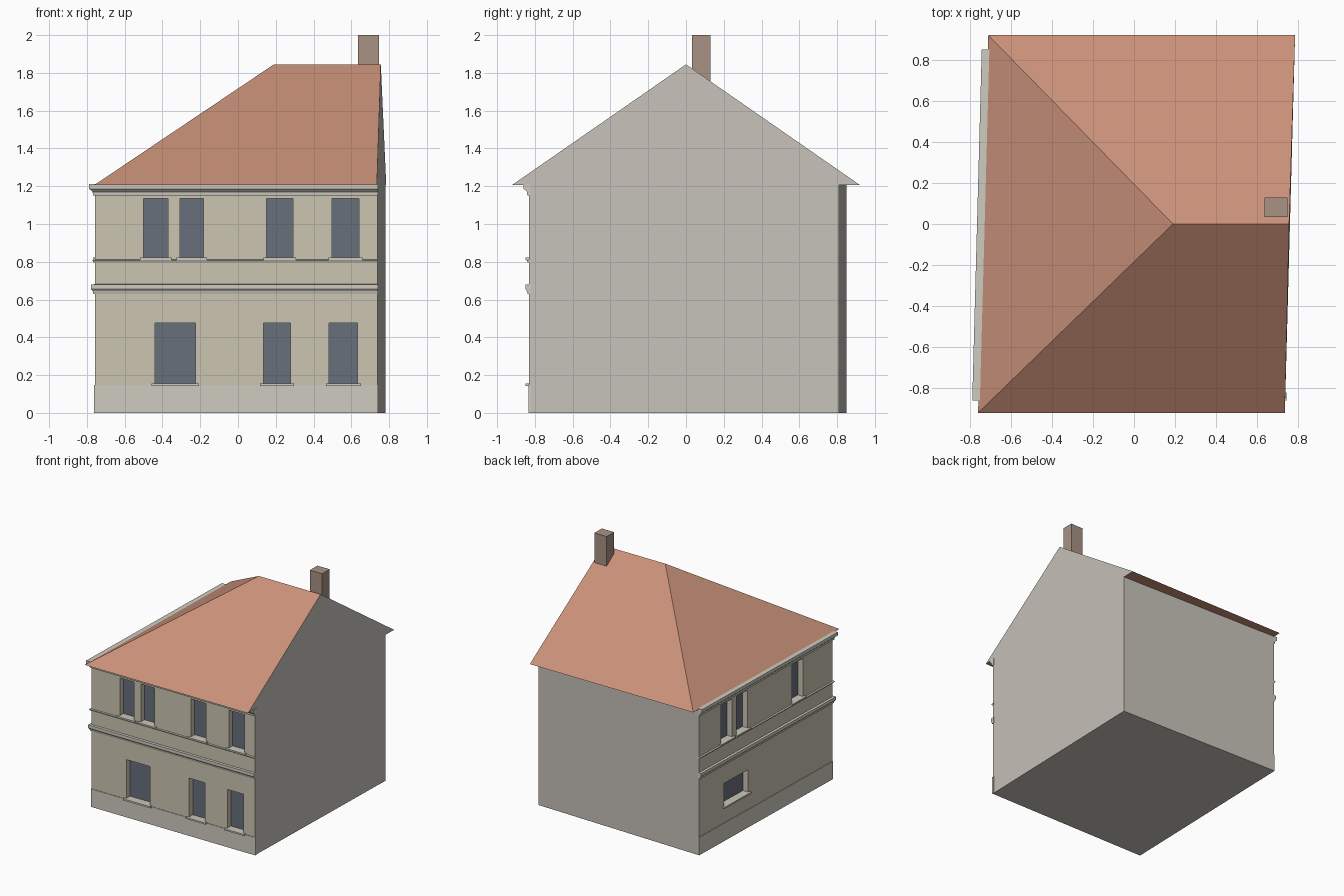
import bpy, bmesh

if "Cube" in bpy.data.objects:
    bpy.data.objects.remove(bpy.data.objects["Cube"])

FRONT = -0.83


def left_x(y):
    return -0.735 + 0.027 * y


def right_x(y):
    return 0.76 + 0.027 * y


def material(name, rgb):
    m = bpy.data.materials.new(name)
    m.diffuse_color = (*rgb, 1)
    m.use_nodes = True
    m.node_tree.nodes["Principled BSDF"].inputs["Base Color"].default_value = m.diffuse_color
    return m


BEIGE = material("beige_plaster", (0.60, 0.56, 0.44))
GREY = material("grey_plaster", (0.57, 0.54, 0.49))
STONE = material("trim_stone", (0.62, 0.60, 0.53))
TILE = material("roof_tile", (0.58, 0.28, 0.19))
GLASS = material("window_glass", (0.14, 0.16, 0.20))
BRICK = material("chimney_brick", (0.40, 0.29, 0.23))


def mesh_object(name, verts, faces, *mats):
    me = bpy.data.meshes.new(name)
    me.from_pydata(verts, [], faces)
    bm = bmesh.new()
    bm.from_mesh(me)
    bmesh.ops.recalc_face_normals(bm, faces=bm.faces)
    bm.to_mesh(me)
    bm.free()
    for m in mats:
        me.materials.append(m)
    ob = bpy.data.objects.new(name, me)
    bpy.context.collection.objects.link(ob)
    return ob


HEX = [(0, 1, 2, 3), (4, 5, 6, 7), (0, 1, 5, 4), (1, 2, 6, 5), (2, 3, 7, 6), (3, 0, 4, 7)]


def prism(name, outline, z0, z1, *mats):
    """Four-sided block standing on a plan outline."""
    return mesh_object(name, [(x, y, z) for z in (z0, z1) for x, y in outline], HEX, *mats)


def on_wall(side, u, d):
    """Plan point at position u along a street wall, d outward from it."""
    return (u, FRONT - d) if side == "front" else (left_x(u) - d, u)


def wall_block(name, side, u0, u1, d0, d1, z0, z1, mat):
    plan = [on_wall(side, u, d) for u, d in ((u0, d0), (u1, d0), (u1, d1), (u0, d1))]
    return prism(name, plan, z0, z1, mat)


def moulding(name, profile, mat):
    """Sweep an (outward, z) profile along the left and front walls."""
    n = len(profile)
    verts = [(left_x(0.85) - d, 0.85, z) for d, z in profile]
    verts += [(left_x(FRONT - d) - d, FRONT - d, z) for d, z in profile]
    verts += [(0.742, FRONT - d, z) for d, z in profile]
    faces = [tuple(range(n)), tuple(range(2 * n, 3 * n))]
    for k in (0, n):
        for i in range(n):
            j = (i + 1) % n
            faces.append((k + i, k + j, k + n + j, k + n + i))
    return mesh_object(name, verts, faces, mat)


# Main house body
walls = prism("walls", [(left_x(FRONT), FRONT), (right_x(FRONT), FRONT),
                        (right_x(0.81), 0.81), (left_x(0.85), 0.85)], 0, 1.207, BEIGE, GREY)

# Windows: side, start, end, bottom, top
windows = [("front", a, b, 0.155, 0.475) for a, b in ((-0.44, -0.225), (0.135, 0.278), (0.483, 0.632))]
windows += [("front", a, b, 0.822, 1.135) for a, b in
            ((-0.5, -0.37), (-0.308, -0.182), (0.152, 0.29), (0.498, 0.64))]
windows += [("left", a, b, 0.822, 1.135) for a, b in ((0.43, 0.57), (0.235, 0.375), (-0.46, -0.32))]
windows += [("left", 0.23, 0.53, 0.29, 0.475)]

for i, (side, a, b, z0, z1) in enumerate(windows):
    cutter = wall_block("window_cutter", side, a, b, -0.05, 0.05, z0, z1, BEIGE)
    cutter.hide_render = True
    mod = walls.modifiers.new("opening", "BOOLEAN")
    mod.operation, mod.solver, mod.object = "DIFFERENCE", "EXACT", cutter
    bpy.context.view_layer.objects.active = walls
    bpy.ops.object.modifier_apply(modifier=mod.name)
    bpy.data.objects.remove(cutter)
    wall_block(f"glass_{i}", side, a, b, -0.05, -0.047, z0, z1, GLASS)
    wall_block(f"sill_{i}", side, a - 0.018, b + 0.018, -0.047, 0.02, z0 - 0.013, z0, STONE)

# Plain grey rear and right-hand walls
for p in walls.data.polygons:
    c, n = p.center, p.normal
    if (n.y > 0.9 and c.y > 0.8) or (n.x > 0.9 and c.x > 0.73) or n.z < -0.9 and c.z < 0.01:
        p.material_index = 1

# Plinth, string courses and eaves cornice
moulding("plinth", [(-0.01, 0), (0.004, 0), (0.004, 0.148), (-0.01, 0.148)], STONE)
moulding("floor_band", [(-0.01, 0.63), (0.008, 0.63), (0.012, 0.645), (0.02, 0.655),
                        (0.02, 0.68), (-0.01, 0.682)], STONE)
moulding("sill_band", [(-0.01, 0.795), (0.008, 0.797), (0.014, 0.809), (-0.01, 0.812)], STONE)
moulding("cornice", [(-0.01, 1.152), (0.01, 1.152), (0.012, 1.17), (0.024, 1.182),
                     (0.03, 1.185), (0.03, 1.212), (-0.01, 1.212)], STONE)

# Roof: hipped on the left, gable wall on the right
Y, E, R = 0.92, 1.207, 1.845
roof = mesh_object("roof", [(left_x(-Y), -Y, E), (right_x(-Y), -Y, E), (right_x(Y), Y, E),
                            (left_x(Y), Y, E), (0.19, 0, R), (right_x(0) - 0.004, 0, R)],
                   [(0, 1, 5, 4), (2, 3, 4, 5), (3, 0, 4), (1, 2, 5), (0, 3, 2, 1)], TILE, GREY)
roof.data.polygons[3].material_index = 1

# Chimney
prism("chimney", [(0.635, 0.033), (0.747, 0.033), (0.747, 0.13), (0.635, 0.13)], 1.7, 2.0, BRICK)
